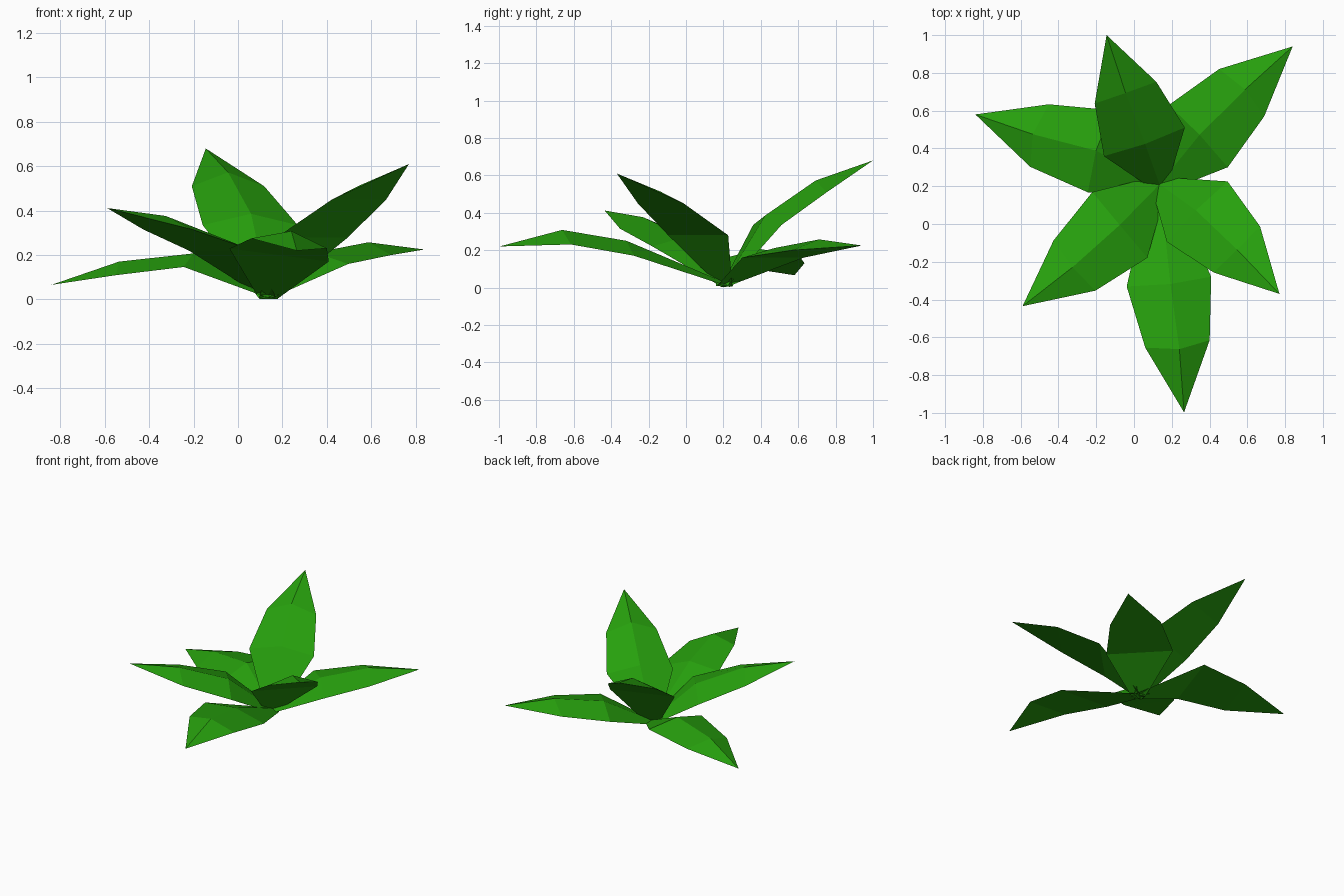
import bpy
from mathutils import Vector

default_cube = bpy.data.objects.get("Cube")
if default_cube:
    bpy.data.objects.remove(default_cube, do_unlink=True)

# Leaf colour
green = bpy.data.materials.new("leaf_green")
green.use_nodes = True
colour = (0.02, 0.35, 0.004, 1)
green.diffuse_color = colour
green.node_tree.nodes["Principled BSDF"].inputs["Base Color"].default_value = colour

CROWN = Vector((0.135, 0.21, 0.016))
UP = Vector((0, 0, 1))


def build_leaf(name, lower, upper, tip, tilt=0):
    """Solid leaf: narrow foot, two wide ribs, raised midrib, flat underside, pointed tip."""
    lower, upper, tip = Vector(lower), Vector(upper), Vector(tip)
    along = (tip - lower).normalized()
    side = along.cross(UP).normalized()
    side = (side + UP * tilt).normalized()
    normal = side.cross(along).normalized()
    foot = CROWN - (lower - CROWN) * 0.04

    # Each rib: middle, half width, midrib height, midrib shift towards the tip
    verts = []
    for middle, half, ridge, shift in ((foot, 0.045, 0.01, 0),
                                       (lower, 0.227, 0.05, 0.015),
                                       (upper, 0.173, 0.055, 0.03)):
        verts += [middle - side * half,
                  middle + normal * ridge + along * shift,
                  middle + side * half]
    verts.append(tip)

    # Folded upper side, flat underside, closed foot
    faces = [(r + c, r + c + 1, r + c + 4, r + c + 3) for r in (0, 3) for c in (0, 1)]
    faces += [(6, 7, 9), (7, 8, 9)]
    faces += [(r, r + 3, r + 5, r + 2) for r in (0, 3)]
    faces += [(6, 9, 8), (0, 2, 1)]
    mesh = bpy.data.meshes.new(name)
    mesh.from_pydata(verts, [], faces)
    mesh.materials.append(green)
    leaf = bpy.data.objects.new(name, mesh)
    bpy.context.collection.objects.link(leaf)


# Leaves around the crown
build_leaf("back_leaf", (0.055, 0.435, 0.335), (-0.045, 0.695, 0.51), (-0.145, 1.0, 0.68))
build_leaf("back_left_leaf", (0.34, 0.465, 0.16), (0.57, 0.695, 0.20), (0.84, 0.94, 0.225))
build_leaf("front_left_leaf", (0.335, 0.065, 0.28), (0.545, -0.135, 0.45), (0.77, -0.37, 0.61))
build_leaf("front_leaf", (0.185, -0.305, 0.20), (0.23, -0.635, 0.253), (0.265, -0.997, 0.22), 0.13)
build_leaf("front_right_leaf", (-0.075, -0.005, 0.22), (-0.315, -0.22, 0.315), (-0.59, -0.435, 0.412))
build_leaf("back_right_leaf", (-0.18, 0.385, 0.16), (-0.5, 0.468, 0.12), (-0.84, 0.58, 0.066), 0.06)
